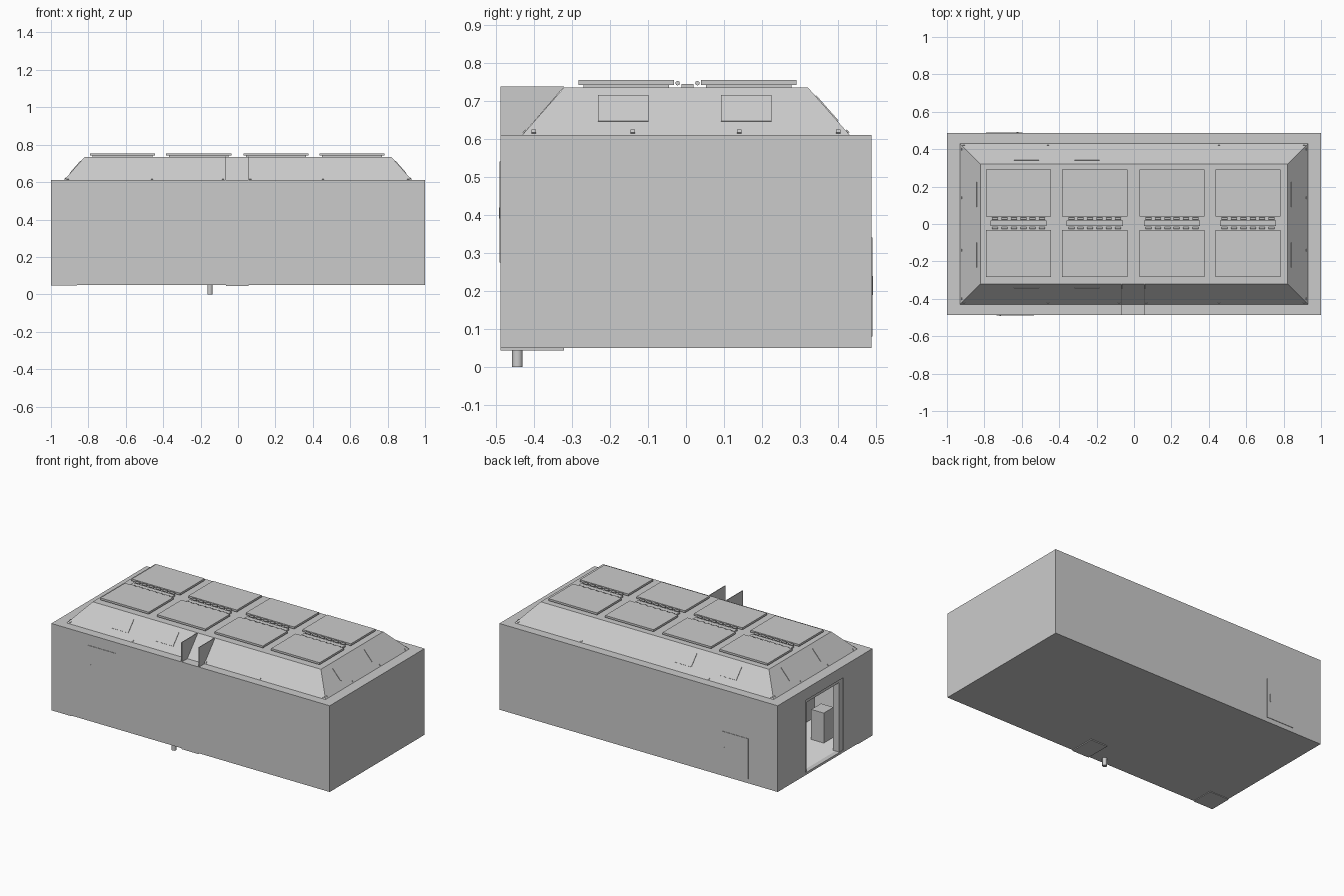
import bpy, bmesh, math
from mathutils import Matrix, Vector

cube = bpy.data.objects.get("Cube")
if cube:
    bpy.data.objects.remove(cube, do_unlink=True)


def make_material(name, value):
    mat = bpy.data.materials.new(name)
    mat.use_nodes = True
    colour = (value, value, value, 1)
    mat.diffuse_color = colour
    mat.node_tree.nodes["Principled BSDF"].inputs["Base Color"].default_value = colour
    return mat


GREY = make_material("plain_grey", 0.6)
PALE = make_material("interior_pale", 0.9)


def add_object(name, bm, mat=GREY):
    bmesh.ops.recalc_face_normals(bm, faces=bm.faces)
    mesh = bpy.data.meshes.new(name)
    bm.to_mesh(mesh)
    bm.free()
    mesh.materials.append(mat)
    obj = bpy.data.objects.new(name, mesh)
    bpy.context.collection.objects.link(obj)
    return obj


def box(name, low, high, mat=GREY, matrix=Matrix()):
    low, high = Vector(low), Vector(high)
    bm = bmesh.new()
    bmesh.ops.create_cube(bm, size=1)
    fit = Matrix.Translation((low + high) / 2) @ Matrix.Diagonal((*(high - low), 1))
    bmesh.ops.transform(bm, matrix=matrix @ fit, verts=bm.verts)
    return add_object(name, bm, mat)


def cylinder(name, centre, radius, length, axis="Z", sides=16, mat=GREY):
    bm = bmesh.new()
    bmesh.ops.create_cone(bm, cap_ends=True, segments=sides, radius1=radius,
                          radius2=radius, depth=length)
    turn = Matrix.Rotation(math.pi / 2, 4, "Y") if axis == "X" else Matrix()
    bmesh.ops.transform(bm, matrix=Matrix.Translation(centre) @ turn, verts=bm.verts)
    obj = add_object(name, bm, mat)
    for poly in obj.data.polygons:
        poly.use_smooth = len(poly.vertices) == 4
    return obj


W, D, BASE, EAVE, ROOF = 1.0, 0.487, 0.05, 0.61, 0.735

# Hollow hull with a doorway in one end
hull = box("hull", (-W, -D, BASE), (W, D, EAVE))
hull.data.materials.append(PALE)
cutters = [box("room_cutter", (-0.97, -0.46, 0.065), (0.97, 0.46, 0.59)),
           box("doorway_cutter", (-1.1, -0.19, 0.065), (-0.9, 0.2, 0.535))]
bpy.context.view_layer.objects.active = hull
for cutter in cutters:
    cutter.hide_render = True
    mod = hull.modifiers.new("cut", "BOOLEAN")
    mod.operation, mod.solver, mod.object = "DIFFERENCE", "EXACT", cutter
    bpy.ops.object.modifier_apply(modifier=mod.name)
for cutter in cutters:
    bpy.data.objects.remove(cutter, do_unlink=True)
for poly in hull.data.polygons:
    c = poly.center
    inside = abs(c.x) < 0.975 and abs(c.y) < 0.465 and 0.06 < c.z < 0.595
    poly.material_index = 1 if inside else 0

# Doorway frame and simple interior fittings
box("door_jamb_front", (-0.995, -0.19, 0.065), (-0.95, -0.15, 0.535))
box("door_jamb_back", (-0.995, 0.185, 0.065), (-0.95, 0.2, 0.535))
box("door_header", (-0.995, -0.15, 0.515), (-0.95, 0.185, 0.535))
box("interior_bench", (-0.6, -0.46, 0.065), (0.9, -0.3, 0.2))
box("interior_console", (-0.85, -0.3, 0.065), (-0.76, -0.2, 0.26))
cylinder("ceiling_pipe", (0, -0.2, 0.52), 0.03, 1.8, "X")

# Sloped roof
bm = bmesh.new()
rings = [[bm.verts.new((sx * x, sy * y, z)) for sx, sy in ((-1, -1), (1, -1), (1, 1), (-1, 1))]
         for x, y, z in ((0.93, 0.43, EAVE - 0.005), (0.93, 0.43, EAVE), (0.82, 0.32, ROOF))]
for lower, upper in zip(rings, rings[1:]):
    for i in range(4):
        j = (i + 1) % 4
        bm.faces.new((lower[i], lower[j], upper[j], upper[i]))
bm.faces.new(rings[0][::-1])
bm.faces.new(rings[2])
add_object("sloped_roof", bm)

# Roof hatches in two rows, with hinges along the middle
for col, x in enumerate((-0.617, -0.21, 0.203, 0.61)):
    for row, y in (("front", -0.157), ("back", 0.165)):
        box(f"hatch_curb_{row}_{col}", (x - 0.16, y - 0.112, ROOF - 0.005),
            (x + 0.16, y + 0.112, 0.743))
        box(f"hatch_lid_{row}_{col}", (x - 0.174, y - 0.126, 0.741),
            (x + 0.174, y + 0.126, 0.754))
    box(f"hinge_strip_{col}", (x - 0.15, -0.012, ROOF - 0.005), (x + 0.15, 0.02, 0.744))
    for row, y in (("front", -0.022), ("back", 0.03)):
        for k in range(6):
            cylinder(f"hinge_{row}_{col}_{k}", (x - 0.125 + k * 0.05, y, 0.746),
                     0.006, 0.032, "X", 8)

# Thin panels and small lugs on the four roof slopes
PITCH = math.atan2(ROOF - EAVE, 0.11)


def slope_box(name, turn, reach, offset, z, size):
    inset = (z - EAVE) / math.tan(PITCH)
    place = (Matrix.Rotation(math.radians(turn), 4, "Z")
             @ Matrix.Translation((offset, inset - reach, z))
             @ Matrix.Rotation(PITCH, 4, "X"))
    half = Vector(size) / 2
    box(name, -half, half, matrix=place)


slopes = (("front", 0, 0.43, (-0.575, -0.252), (-0.91, -0.46, -0.08, 0.065, 0.455, 0.91)),
          ("back", 180, 0.43, (0.575, 0.252), (-0.91, -0.455, 0.46, 0.91)),
          ("left", 90, 0.93, (-0.165, 0.158), (-0.4, -0.14, 0.14, 0.4)),
          ("right", -90, 0.93, (-0.158, 0.165), (-0.4, -0.14, 0.14, 0.4)))
for side, turn, reach, panels, lugs in slopes:
    for i, offset in enumerate(panels):
        slope_box(f"slope_panel_{side}_{i}", turn, reach, offset, 0.679, (0.133, 0.09, 0.006))
    for i, offset in enumerate(lugs):
        slope_box(f"slope_lug_{side}_{i}", turn, reach, offset, 0.618, (0.012, 0.01, 0.008))

# Pair of upright fins between the front wall and the roof
for name, x in (("fin_right", -0.065), ("fin_left", 0.058)):
    bm = bmesh.new()
    outline = ((-D, EAVE), (-0.43, EAVE), (-0.32, 0.737), (-D, 0.737))
    face = bm.faces.new([bm.verts.new((x - 0.002, y, z)) for y, z in outline])
    grown = bmesh.ops.extrude_face_region(bm, geom=[face])
    moved = [v for v in grown["geom"] if isinstance(v, bmesh.types.BMVert)]
    bmesh.ops.translate(bm, vec=(0.004, 0, 0), verts=moved)
    add_object(name, bm)

# Wall doors with handles
box("front_wall_door", (-0.735, -D - 0.003, 0.275), (-0.535, -D + 0.002, 0.54))
box("front_door_handle", (-0.72, -D - 0.005, 0.39), (-0.712, -D, 0.42))
box("back_wall_door", (-0.79, D - 0.002, 0.08), (-0.597, D + 0.003, 0.34))
box("back_door_handle", (-0.627, D, 0.19), (-0.617, D + 0.005, 0.24))

# Plates and drain pipe underneath
box("bottom_plate_middle", (-0.065, -D, 0.044), (0.055, -0.32, 0.052))
box("bottom_plate_end", (-W, -D, 0.046), (-0.86, -0.34, 0.052))
cylinder("drain_pipe", (-0.15, -0.443, 0.028), 0.014, 0.056)
